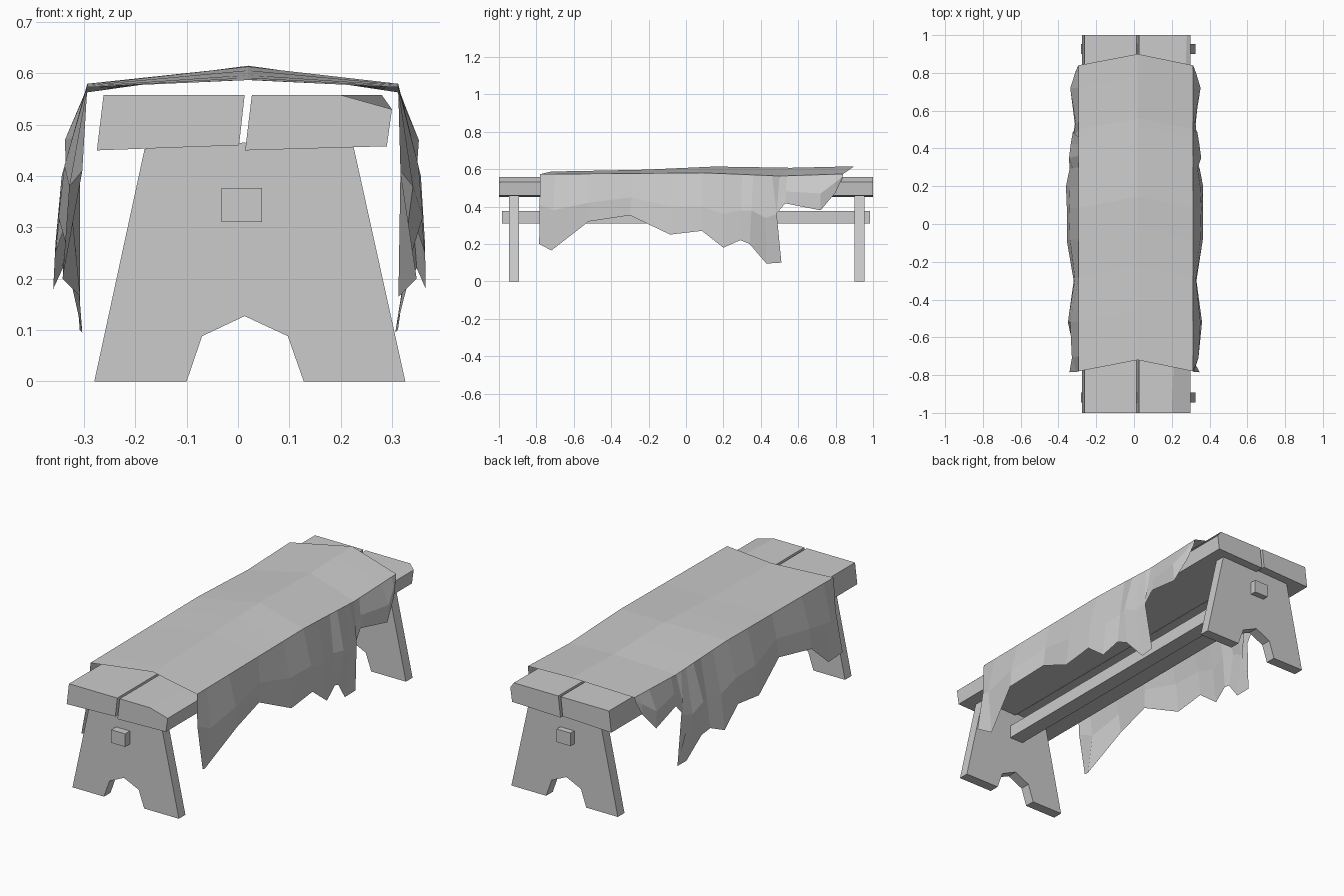
import bpy


def mesh_object(name, verts, faces):
    me = bpy.data.meshes.new(name)
    me.from_pydata(verts, [], faces)
    me.update()
    ob = bpy.data.objects.new(name, me)
    bpy.context.collection.objects.link(ob)
    return ob


def prism(name, front, y0, y1, back=None):
    """Solid between an x-z profile at y0 and a matching one at y1."""
    back = back or front
    n = len(front)
    verts = [(x, y0, z) for x, z in front] + [(x, y1, z) for x, z in back]
    faces = [tuple(range(n)), tuple(range(2 * n - 1, n - 1, -1))]
    faces += [(i, i + n, (i + 1) % n + n, (i + 1) % n) for i in range(n)]
    return mesh_object(name, verts, faces)


def lerp_table(table, y):
    for (a, za), (b, zb) in zip(table, table[1:]):
        if y <= b:
            return za + (zb - za) * (y - a) / (b - a)
    return table[-1][1]


# Seat planks, the right one with a tapering worn edge
prism("left_plank", [(-.275, .45), (.002, .46), (.013, .558), (-.262, .558)], -1, 1)
base = [(.014, .45), (.29, .458), (.30, .53)]
prism("right_plank", base + [(.2, .558), (.027, .558)], -1, 1,
      base + [(.28, .558), (.027, .558)])

# End legs with a cut-out foot
leg = [(-.28, 0), (-.10, 0), (-.07, .088), (.013, .127), (.097, .088),
       (.128, 0), (.326, 0), (.225, .458), (.01, .465), (-.182, .453)]
prism("front_leg", leg, -.946, -.893)
prism("back_leg", leg, .9, .954)

# Stretcher through both legs
prism("stretcher", [(-.032, .31), (.047, .31), (.047, .377), (-.032, .377)], -.985, .985)

# Ragged cloth: edge y | fold offset, fold z | hem y, hem offset, hem z
columns = [
    (-.78, .310, .41, -.785, .345, .20),
    (-.70, .335, .38, -.72, .310, .165),
    (-.52, .345, .42, -.52, .355, .32),
    (-.28, .320, .45, -.30, .325, .353),
    (-.08, .345, .40, -.085, .360, .25),
    (.085, .350, .40, .085, .360, .27),
    (.20, .345, .36, .20, .363, .18),
    (.30, .330, .38, .29, .345, .22),
    (.36, .350, .38, .34, .330, .20),
    (.42, .340, .34, .43, .305, .095),
    (.46, .330, .36, .51, .310, .10),
    (.50, .315, .42, .44, .330, .31),
    (.54, .315, .48, .53, .320, .417),
    (.72, .345, .47, .72, .340, .38),
    (.80, .320, .53, .80, .320, .475),
    (.84, .305, .56, .835, .305, .55),
]
ridge_z = [(-.78, .587), (-.3, .596), (.1, .614), (.5, .607), (.84, .615)]
edge_z = [(-.78, .573), (.1, .58), (.5, .563), (.84, .574)]

verts = []
for y, fold_x, fold_z, hem_y, hem_x, hem_z in columns:
    top = (.303, y, lerp_table(edge_z, y))
    side = [(hem_x, hem_y, hem_z), (fold_x, (y + hem_y) / 2, fold_z), top]
    ridge = (.01, y + .06, lerp_table(ridge_z, y))
    left = [(-px, py, pz) for px, py, pz in side]
    verts += [(px + .016 * pz, py, pz) for px, py, pz in left + [ridge] + side[::-1]]
faces = [(c * 7 + r, c * 7 + r + 1, c * 7 + r + 8, c * 7 + r + 7)
         for c in range(len(columns) - 1) for r in range(6)]
cloth = mesh_object("draped_cloth", verts, faces)
